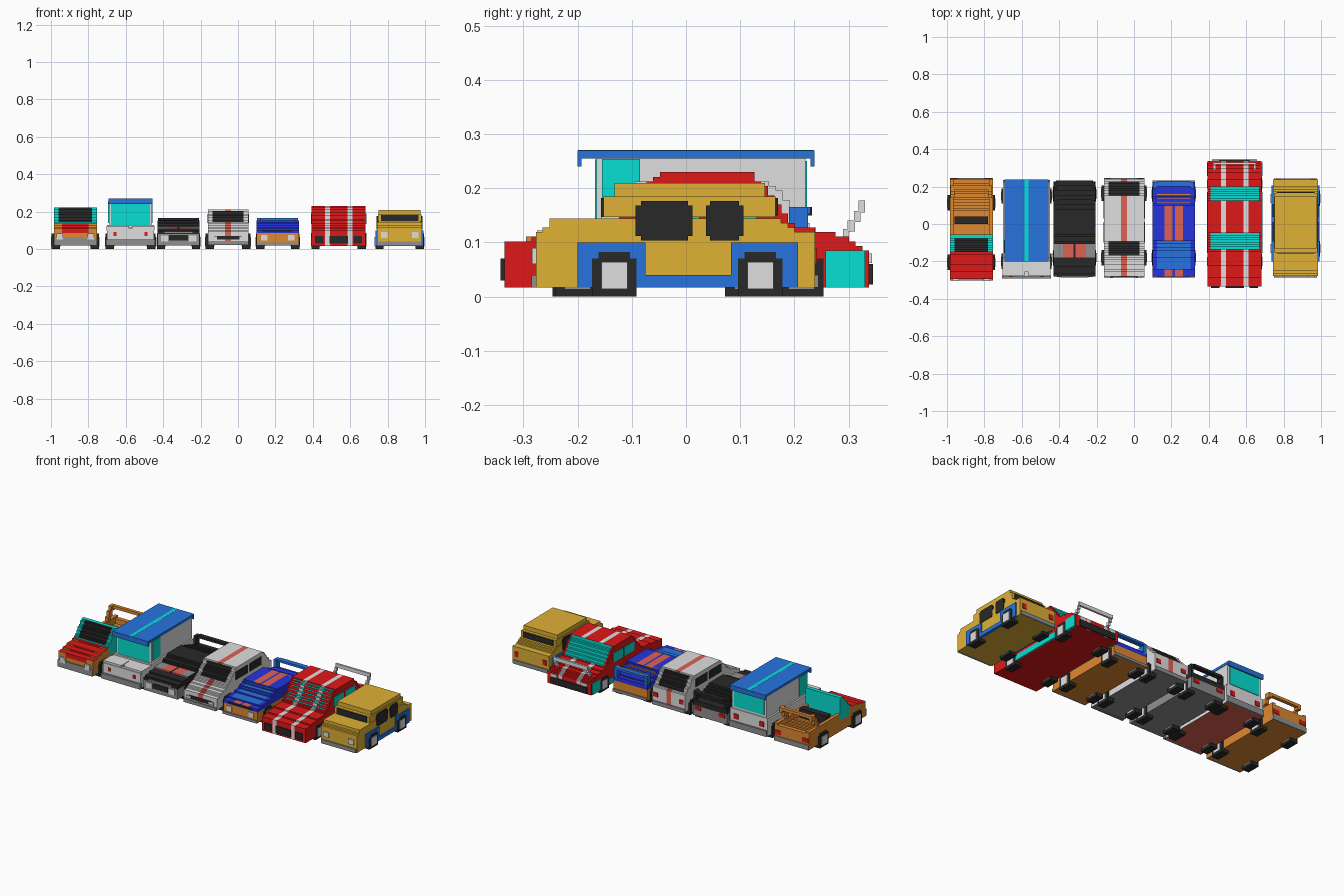
import bpy, bmesh

COLORS = {
    "black": (.022, .022, .022), "white": (.74, .74, .74), "gray": (.28, .28, .28),
    "red": (.74, .009, .009), "orange": (.74, .25, .03), "yellow": (.74, .44, .036),
    "blue": (.02, .175, .74), "royal_blue": (.02, .035, .74),
    "teal": (.002, .74, .65), "salmon": (.74, .12, .085)}
NAMES = list(COLORS)
MATS = []
for n, c in COLORS.items():
    m = bpy.data.materials.new(n)
    m.diffuse_color = (*c, 1)
    MATS.append(m)
CX = 0.0        # centre line of the car being built
CAR = ""


def finish(name, bm):
    bmesh.ops.recalc_face_normals(bm, faces=bm.faces)
    me = bpy.data.meshes.new(CAR + "_" + name)
    bm.to_mesh(me)
    bm.free()
    for m in MATS:
        me.materials.append(m)
    bpy.context.collection.objects.link(bpy.data.objects.new(CAR + "_" + name, me))


def part(name, color, *boxes, mirror=False):
    """Blocks (x0,x1,y0,y1,z0,z1), x measured from the car's centre line."""
    bm = bmesh.new()
    boxes = list(boxes)
    if mirror:
        boxes += [(-b[1], -b[0], *b[2:]) for b in boxes]
    for x0, x1, y0, y1, z0, z1 in boxes:
        r = bmesh.ops.create_cube(bm, size=1)
        for v in r["verts"]:
            v.co = (CX + (x0 + x1) / 2 + v.co.x * (x1 - x0),
                    (y0 + y1) / 2 + v.co.y * (y1 - y0), (z0 + z1) / 2 + v.co.z * (z1 - z0))
    for f in bm.faces:
        f.material_index = NAMES.index(color)
    finish(name, bm)


def stepped(top, s):
    """Turn a smooth (y,z) line into a blocky staircase."""
    y0, y1 = top[0][0], top[-1][0]
    n = max(1, round((y1 - y0) / s))
    out = []
    for i in range(n):
        a, b = y0 + (y1 - y0) * i / n, y0 + (y1 - y0) * (i + 1) / n
        m = (a + b) / 2
        for (ya, za), (yb, zb) in zip(top, top[1:]):
            if ya <= m <= yb:
                h = round((za + (zb - za) * (m - ya) / (yb - ya)) / .0085) * .0085
        if out and abs(out[-1][1] - h) < 1e-6:
            out[-1] = (b, h)
        else:
            out += [(a, h), (b, h)]
    return out


def shell(name, xs, top, zb, rule, s=.0125):
    """Stepped profile extruded over the x cuts; rule(x,y,z,normal) picks the colour."""
    pts = [(top[0][0], zb)] + stepped(top, s) + [(top[-1][0], zb)]
    bm = bmesh.new()
    rows = [[bm.verts.new((CX + x, y, z)) for y, z in pts] for x in xs]
    n = len(pts)
    for a, b in zip(rows, rows[1:]):
        for i in range(n):
            j = (i + 1) % n
            bm.faces.new((a[i], a[j], b[j], b[i]))
    bm.faces.new(rows[0])
    bm.faces.new(rows[-1])
    bmesh.ops.recalc_face_normals(bm, faces=bm.faces)
    for f in bm.faces:
        c = f.calc_center_median()
        f.material_index = NAMES.index(rule(c.x - CX, c.y, c.z, f.normal))
    finish(name, bm)


def wheels(hw, ys, r=.041):
    """Four notched tyres with square hubs."""
    ty, hub = [], []
    for y in ys:
        ty += [(hw - .045, hw, y - r, y + r, .0, 2 * r - .012),
               (hw - .045, hw, y - r + .012, y + r - .012, 2 * r - .012, 2 * r)]
        hub += [(hw - .048, hw + .003, y - .024, y + .024, .014, .064)]
    part("tyres", "black", *ty, mirror=True)
    part("hubs", "white", *hub, mirror=True)


def car(name, cx):
    global CX, CAR
    CX, CAR = cx, name


# open pickup
car("pickup", -.87)
wheels(.127, (-.205, .113))
part("lower_body", "orange", (-.115, .115, -.295, .24, .02, .085))
part("side_wall", "orange", (.095, .115, -.06, .24, .085, .125), mirror=True)
part("tailgate", "orange", (-.095, .095, .215, .24, .085, .115))
part("tail_trim", "red", (-.11, -.07, .23, .244, .06, .085), (.07, .11, .23, .244, .06, .085))
part("bed_ribs", "orange", *[(-.095, .095, .07 + i * .03, .085 + i * .03, .085, .095) for i in range(4)])
shell("hood", (-.115, -.07, .07, .115), [(-.295, .105), (-.25, .118), (-.14, .135)], .085,
      lambda x, y, z, n: "orange" if abs(n.x) > .5 or n.y < -.5 and abs(x) > .07 else "red")
shell("windshield", (-.115, -.09, .09, .115), [(-.15, .135), (-.075, .225), (-.055, .225)], .085,
      lambda x, y, z, n: "black" if abs(x) < .09 and y < -.078 and z > .14 and n.z > -.5 else "teal")
part("seats", "black", (-.09, .09, .0, .04, .085, .14))
part("seat_cushion", "orange", (-.095, .095, -.055, .0, .085, .1))
part("rear_frame", "orange", (.09, .11, .14, .16, .12, .15), (.09, .11, .155, .18, .145, .18),
     (.09, .11, .17, .205, .175, .205), (0, .09, .185, .205, .188, .205), mirror=True)
part("bumpers", "gray", (-.115, .115, -.303, -.29, .02, .062), (-.115, .115, .235, .245, .02, .05))
part("headlights", "white", (.065, .1, -.306, -.29, .05, .082), mirror=True)

# box van
car("van", -.575)
wheels(.133, (-.2, .15))
shell("lower_body", (-.125, .125), [(-.28, .105), (-.24, .118), (-.16, .125), (.225, .125)], .02,
      lambda x, y, z, n: "salmon" if n.z < -.5 else "white")
part("hood_panels", "white", (.008, .128, -.275, -.2, .1, .122), mirror=True)
part("cargo_box", "white", (-.115, .115, -.165, .22, .125, .255))
part("roof", "blue", (-.118, .118, -.2, .237, .255, .27), (-.118, .118, -.2, -.193, .24, .255),
     (-.118, .118, .23, .237, .24, .255))
part("roof_stripe", "teal", (-.011, .011, -.199, .235, .265, .2705))
part("windows", "teal", (-.104, .104, -.168, -.16, .127, .253), (-.1, .1, .215, .223, .14, .25),
     (.11, .119, -.155, -.085, .14, .254), (-.119, -.11, -.155, -.085, .14, .254))
part("bumpers", "gray", (-.13, .13, -.292, -.275, .02, .052), (-.125, .125, .22, .235, .02, .055))
part("lamps", "red", (.075, .09, -.284, -.275, .07, .09), (.07, .1, .222, .229, .07, .1), mirror=True)

# black sports car
car("black_coupe", -.318)
wheels(.116, (-.18, .16))


def coupe_rule(x, y, z, n):
    if -.2 < y < -.11 and n.z > -.5 and abs(n.x) < .5:
        return "salmon" if .006 < abs(x) < .062 else "gray" if abs(x) > .062 else "black"
    return "black"


part("lower_body", "gray", (-.113, .113, -.28, .228, .02, .08))
shell("upper_body", (-.113, -.062, -.006, .006, .062, .113),
      [(-.28, .095), (-.2, .112), (-.11, .122), (-.04, .155), (.06, .155), (.18, .115), (.228, .108)],
      .08, coupe_rule)
part("grille_bar", "gray", (-.075, .075, -.285, -.275, .085, .093))
part("grille", "black", (-.05, .05, -.284, -.275, .045, .075))
part("headlights", "white", (.055, .095, -.284, -.275, .04, .073), mirror=True)
part("rear_slats", "black", *[(-.09, .09, .07 + i * .025, .08 + i * .025, .1, .156 - i * .008) for i in range(5)])
part("spoiler", "black", (.095, .11, .19, .225, .1, .165), (0, .095, .205, .232, .15, .165), mirror=True)
part("tail_lamps", "red", (.06, .1, .222, .232, .055, .075), mirror=True)

# white hatchback
car("white_hatchback", -.053)
wheels(.12, (-.18, .165))


def white_rule(x, y, z, n):
    if n.z < -.5:
        return "gray"
    if abs(x) < .083 and (-.165 < y < -.09 or .155 < y < .222) and .135 < z < .205:
        return "black"
    return "salmon" if abs(x) < .016 and abs(n.x) < .5 else "white"


shell("body", (-.108, -.083, -.016, .016, .083, .108),
      [(-.28, .09), (-.17, .135), (-.09, .213), (.155, .213), (.222, .135), (.24, .13)], .025, white_rule)
part("side_windows", "black", (.1, .111, -.1, .01, .14, .188), (.1, .111, .03, .14, .14, .188), mirror=True)
part("grille", "black", (-.075, .075, -.285, -.275, .05, .07))
part("headlights", "white", (.06, .09, -.288, -.275, .052, .068), mirror=True)
part("bumpers", "gray", (-.108, .108, -.287, -.275, .022, .042), (-.108, .108, .236, .246, .022, .045))
part("tail_lamps", "red", (.07, .1, .236, .244, .07, .095), mirror=True)

# blue and orange roadster
car("roadster", .212)
wheels(.116, (-.18, .16))
part("lower_body", "orange", (-.113, .113, -.28, .225, .02, .085))


def roadster_rule(x, y, z, n):
    if .006 < abs(x) < .05 and n.z > .5 and (-.07 < y < .08 or -.275 < y < -.225):
        return "salmon"
    if abs(x) < .09 and -.225 < y < -.075 and n.z > .5:
        return "blue"
    return "royal_blue"


shell("upper_body", (-.113, -.09, -.05, -.006, .006, .05, .09, .113),
      [(-.28, .1), (-.2, .112), (-.15, .12), (-.075, .157), (.08, .157), (.15, .122), (.225, .112)],
      .085, roadster_rule)
part("rear_slats", "orange", *[(-.09, .09, .088 + i * .022, .094 + i * .022, .1, .153 - i * .01) for i in range(4)])
part("spoiler", "blue", (.09, .11, .19, .225, .1, .165), (0, .09, .2, .23, .152, .165), mirror=True)
part("front_strip", "black", (-.08, .08, -.285, -.275, .09, .098))
part("headlights", "white", (.055, .09, -.284, -.275, .045, .075), mirror=True)
part("bumpers", "gray", (-.113, .113, -.286, -.275, .02, .036), (-.113, .113, .22, .232, .02, .036))

# red muscle car
car("muscle_car", .538)
wheels(.146, (-.2, .213))


def muscle_rule(x, y, z, n):
    if abs(n.x) > .5 or n.z < -.5:
        return "red"
    # rear window is all teal, front window has teal treads and body-coloured risers
    glass = .118 < y < .2 or -.138 < y < -.042 and n.z > .5
    if abs(x) < .13 and glass and z > .12:
        return "teal"
    return "white" if .047 < abs(x) < .073 else "red"


shell("body", (-.145, -.13, -.073, -.047, .047, .073, .13, .145),
      [(-.335, .098), (-.29, .106), (-.14, .125), (-.05, .228), (.122, .228), (.2, .133), (.28, .115), (.338, .085)],
      .017, muscle_rule)
part("skirts", "teal", (.138, .149, -.155, .17, .017, .05), (.138, .149, .257, .33, .017, .085), mirror=True)
part("side_windows", "teal", (.138, .148, -.07, .025, .135, .19), (.138, .148, .04, .13, .135, .19), mirror=True)
part("grille", "black", (-.05, .05, -.342, -.33, .03, .07), (-.125, -.08, -.342, -.33, .03, .07),
     (.08, .125, -.342, -.33, .03, .07))
part("rear_bumper", "black", (-.12, .12, .33, .345, .022, .06))
part("tail_lamps", "white", (.08, .12, .333, .343, .062, .08), mirror=True)
part("spoiler", "white", (.1, .115, .29, .3, .1, .125), (.1, .115, .298, .312, .12, .14),
     (.1, .115, .31, .322, .138, .158), (0, .115, .318, .33, .155, .177), mirror=True)

# yellow compact
car("compact", .864)
wheels(.13, (-.132, .137))
shell("lower_body", (-.12, .12), [(-.277, .122), (-.25, .124), (-.245, .147), (-.155, .147), (.17, .147),
      (.205, .12), (.238, .115)], .017, lambda x, y, z, n: "yellow")
part("cabin", "yellow", (-.116, .116, -.152, .165, .147, .185), (-.112, .112, -.132, .146, .185, .21))
part("front_and_rear_window", "black", (-.1, .1, -.157, -.148, .147, .182), (-.1, .1, .16, .17, .15, .182))
part("side_windows", "black", (.11, .123, -.093, .012, .112, .168), (.11, .123, -.083, .004, .104, .176),
     (.11, .123, .037, .106, .112, .168), (.11, .123, .044, .098, .104, .176), mirror=True)
part("fenders", "blue", (.11, .128, -.2, -.161, .07, .1), (.11, .128, -.2, -.173, .017, .07),
     (.11, .128, -.161, -.103, .082, .1), (.11, .128, -.103, -.075, .07, .1),
     (.11, .128, -.091, -.075, .017, .07), (.11, .128, -.075, .083, .017, .04),
     (.11, .128, .083, .108, .07, .1), (.11, .128, .083, .096, .017, .07), (.11, .128, .108, .166, .082, .1),
     (.11, .128, .166, .207, .07, .1), (.11, .128, .178, .207, .017, .07), mirror=True)
part("bumpers", "gray", (-.115, .115, -.285, -.27, .017, .04), (-.115, .115, .232, .244, .017, .04))
part("headlights", "white", (.065, .1, -.284, -.27, .06, .09), mirror=True)
part("tail_lamps", "red", (.08, .105, .23, .242, .06, .09), mirror=True)
